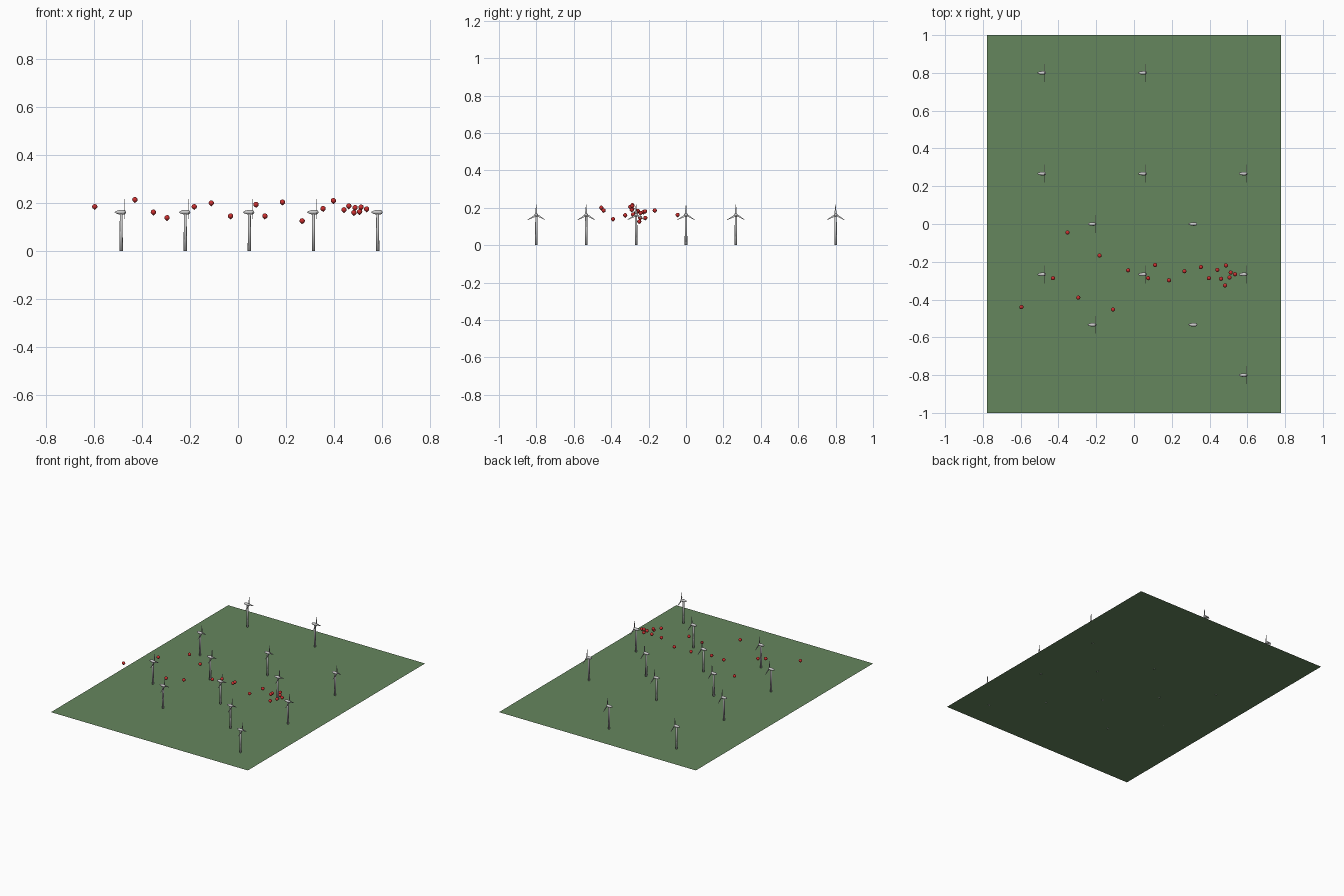
import bpy, bmesh
from math import sin, cos, pi
from mathutils import Matrix

if "Cube" in bpy.data.objects:
    bpy.data.objects.remove(bpy.data.objects["Cube"])


def material(name, color):
    m = bpy.data.materials.new(name)
    m.diffuse_color = color
    m.use_nodes = True
    m.node_tree.nodes["Principled BSDF"].inputs["Base Color"].default_value = m.diffuse_color
    return m


def lathe(bm, profile, n, mat=Matrix()):
    """Revolve (radius, z) points about z; zero radius makes a pole."""
    rings = []
    for r, z in profile:
        k = n if r > 0 else 1
        rings.append([bm.verts.new(mat @ Matrix.Rotation(2 * pi * i / n, 4, 'Z')
                                   @ Matrix.Translation((r, 0, z)).to_translation())
                      for i in range(k)])
    for a, b in zip(rings, rings[1:]):
        for i in range(n):
            j = (i + 1) % n
            quad = [a[i % len(a)], a[j % len(a)], b[j % len(b)], b[i % len(b)]]
            bm.faces.new(list(dict.fromkeys(quad)))


def finish(bm, name, mat=None):
    bmesh.ops.recalc_face_normals(bm, faces=bm.faces)
    me = bpy.data.meshes.new(name)
    bm.to_mesh(me)
    bm.free()
    for p in me.polygons:
        p.use_smooth = name != "rotor"
    if mat:
        me.materials.append(mat)
    return me


def place(name, mesh, loc):
    ob = bpy.data.objects.new(name, mesh)
    ob.location = loc
    bpy.context.collection.objects.link(ob)


# ground sheet
bpy.ops.mesh.primitive_plane_add(size=2)
ground = bpy.context.object
ground.name = "ground"
ground.data.transform(Matrix.Diagonal((0.778, 1, 1, 1)))
ground.data.materials.append(material("grass", (0.13, 0.24, 0.11, 1)))

HUB_Z = 0.162

# tapered tower
bm = bmesh.new()
lathe(bm, [(0, 0), (0.0072, 0), (0.0055, HUB_Z), (0, HUB_Z)], 12)
tower = finish(bm, "tower")

# nacelle: teardrop lying along x, blunt end towards the rotor
bm = bmesh.new()
lathe(bm, [(0, -0.027), (0.005, -0.021), (0.0085, -0.010), (0.0095, 0.002),
           (0.009, 0.012), (0.006, 0.018), (0, 0.021)], 12,
      Matrix.Rotation(pi / 2, 4, 'Y'))
nacelle = finish(bm, "nacelle")

# rotor: three thin tapered blades
bm = bmesh.new()
outline = [(-0.003, 0.0), (-0.006, 0.013), (-0.001, 0.054),
           (0.001, 0.054), (0.004, 0.013), (0.003, 0.0)]
for k in range(3):
    rot = Matrix.Rotation(2 * pi * k / 3, 4, 'X')
    layers = [[bm.verts.new(rot @ Matrix.Translation((x, y, z)).to_translation())
               for y, z in outline] for x in (-0.001, 0.001)]
    for layer in layers:
        bm.faces.new(layer)
    for i in range(6):
        j = (i + 1) % 6
        bm.faces.new([layers[0][i], layers[0][j], layers[1][j], layers[1][i]])
rotor = finish(bm, "rotor")

# turbines on a staggered grid: (column, row), one step = 0.267
STEP = 0.2667
sites = [(0, 3), (2, 3), (0, 1), (2, 1), (4, 1), (1, 0), (3, 0), (0, -1),
         (2, -1), (4, -1), (1, -2), (3, -2), (4, -3)]
for c, r in sites:
    x, y = -0.486 + c * STEP, r * STEP
    place("tower", tower, (x, y, 0))
    place("nacelle", nacelle, (x, y, HUB_Z))
    place("rotor", rotor, (x + 0.014, y, HUB_Z))

# red drop-shaped markers with the point downward
bm = bmesh.new()
R = 0.011
dome = [(R * cos(a * pi / 12), R * sin(a * pi / 12)) for a in range(-2, 6)]
lathe(bm, [(0, -0.014)] + dome + [(0, R)], 16)
drop = finish(bm, "drop_marker", material("red", (0.6, 0.03, 0.03, 1)))
spots = [(-.596, -.44, .185), (-.429, -.287, .214), (-.352, -.045, .162),
         (-.295, -.39, .139), (-.182, -.167, .185), (-.111, -.453, .2),
         (-.031, -.245, .146), (.075, -.287, .194), (.112, -.217, .146),
         (.185, -.298, .204), (.267, -.25, .126), (.354, -.228, .177),
         (.397, -.287, .21), (.441, -.243, .172), (.461, -.29, .188),
         (.482, -.325, .16), (.487, -.219, .181), (.506, -.283, .164),
         (.512, -.257, .183), (.535, -.266, .175)]
for p in spots:
    place("drop_marker", drop, p)
